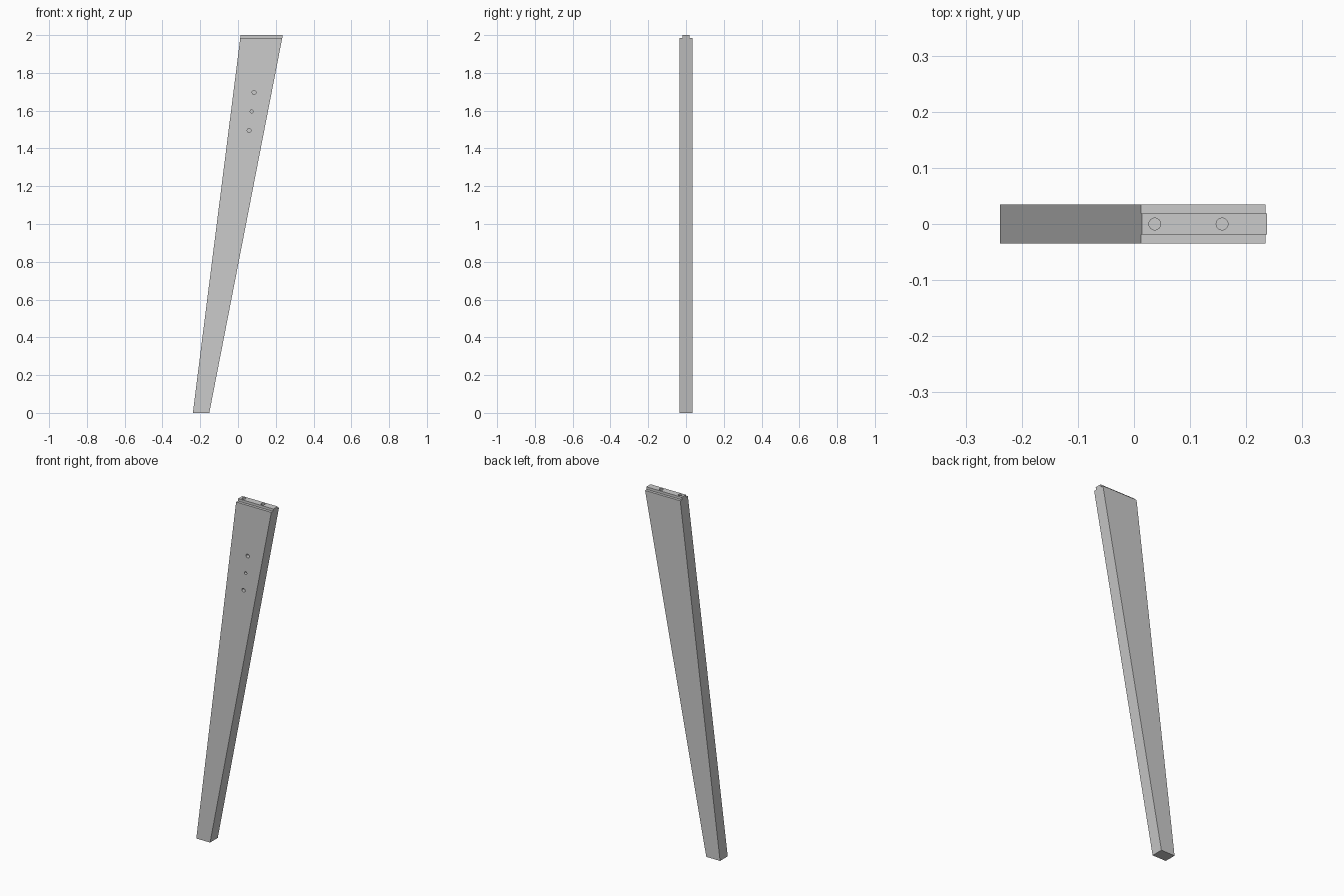
import bpy, bmesh
from math import pi
from mathutils import Matrix

if "Cube" in bpy.data.objects:
    bpy.data.objects.remove(bpy.data.objects["Cube"])

HALF = 0.0345      # half thickness of the board
TONGUE = 0.019     # half thickness of the top tongue
SHOULDER = 1.986   # height where the tongue begins


def finish(bm, name):
    bmesh.ops.recalc_face_normals(bm, faces=bm.faces)
    me = bpy.data.meshes.new(name)
    bm.to_mesh(me)
    bm.free()
    ob = bpy.data.objects.new(name, me)
    bpy.context.scene.collection.objects.link(ob)
    return ob


def cut(target, bm, name):
    cutter = finish(bm, name)
    mod = target.modifiers.new(name, 'BOOLEAN')
    mod.operation = 'DIFFERENCE'
    mod.solver = 'EXACT'
    mod.object = cutter
    bpy.context.view_layer.objects.active = target
    bpy.ops.object.modifier_apply(modifier=name)
    bpy.data.objects.remove(cutter, do_unlink=True)


def drill(target, centre, radius, length, name, along_y=False):
    bm = bmesh.new()
    rot = Matrix.Rotation(pi / 2, 4, 'X') if along_y else Matrix.Identity(4)
    bmesh.ops.create_cone(bm, cap_ends=True, segments=32, radius1=radius,
                          radius2=radius, depth=length,
                          matrix=Matrix.Translation(centre) @ rot)
    cut(target, bm, name)


# Tapered slanting leg: side profile extruded through the thickness
bm = bmesh.new()
profile = [(-0.239, 0), (-0.152, 0), (0.237, 2), (0.014, 2)]
face = bm.faces.new([bm.verts.new((x, -HALF, z)) for x, z in profile])
new = bmesh.ops.extrude_face_region(bm, geom=[face])['geom']
bmesh.ops.translate(bm, vec=(0, 2 * HALF, 0),
                    verts=[v for v in new if isinstance(v, bmesh.types.BMVert)])
leg = finish(bm, "tapered_leg")

# Rebates on both sides leave a tongue along the top
for side in (-1, 1):
    bm = bmesh.new()
    bmesh.ops.create_cube(bm, size=1, matrix=Matrix.Translation(
        (0.12, side * (TONGUE + 0.05), SHOULDER + 0.05))
        @ Matrix.Diagonal((0.6, 0.1, 0.1, 1)))
    cut(leg, bm, "rebate_cutter")

# Dowel holes in the top
for x in (0.037, 0.157):
    drill(leg, (x, 0, 2), 0.0105, 0.16, "dowel_cutter")

# Blind screw holes in the front face
for x, z, r in ((0.085, 1.697, 0.0105), (0.072, 1.596, 0.008), (0.059, 1.495, 0.0105)):
    drill(leg, (x, -HALF, z), r, 0.07, "screw_cutter", along_y=True)

# Smooth the hole walls, keep all edges crisp
leg.select_set(True)
bpy.context.view_layer.objects.active = leg
bpy.ops.object.shade_smooth_by_angle()
